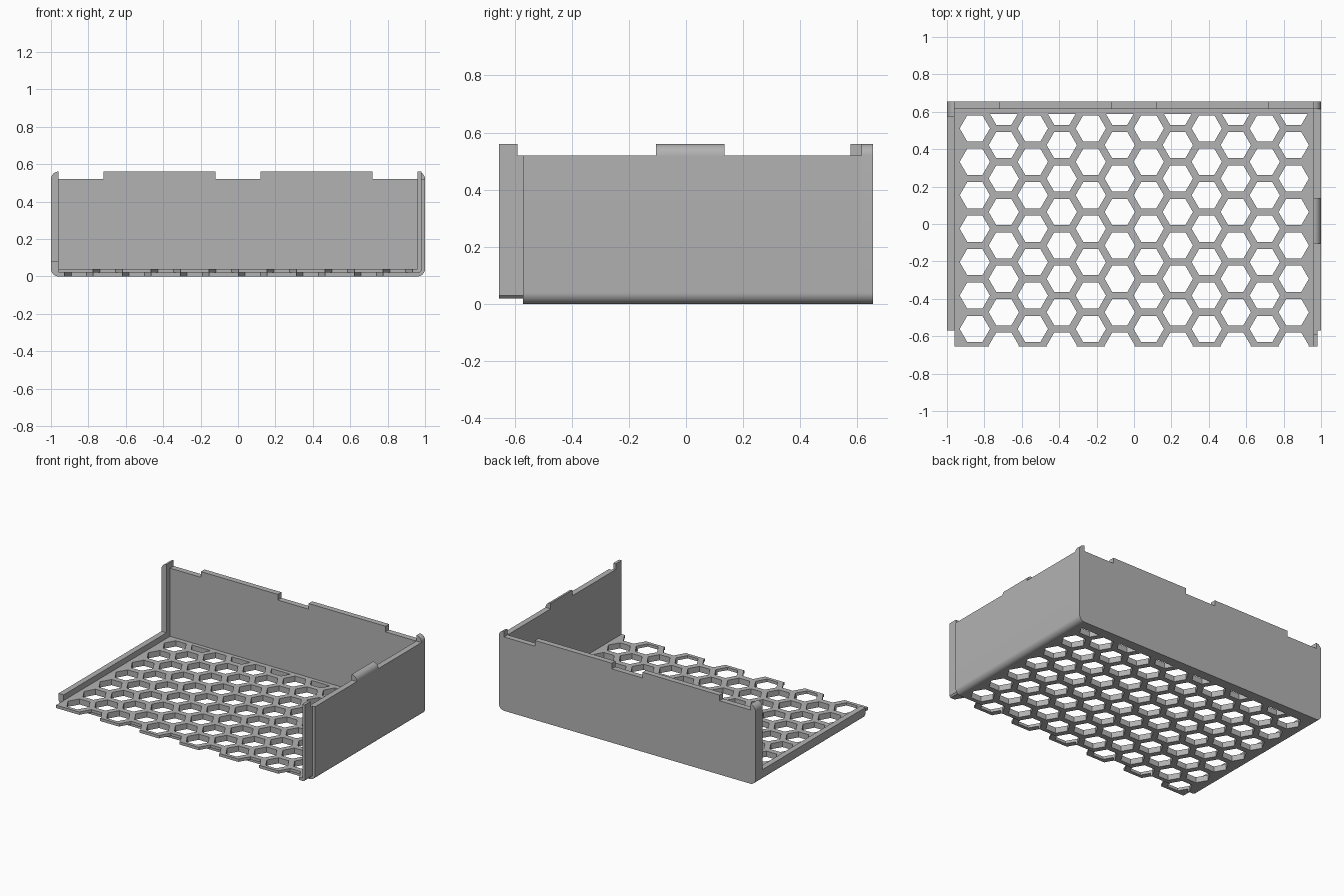
import bpy, bmesh, math

if "Cube" in bpy.data.objects:
    bpy.data.objects.remove(bpy.data.objects["Cube"])

T = 0.04            # wall thickness, also the corner radius
YF, YB = -0.57, 0.655
grey = bpy.data.materials.new("grey plastic")
grey.diffuse_color = (0.45, 0.45, 0.45, 1)
grey.use_nodes = True
grey.node_tree.nodes["Principled BSDF"].inputs["Base Color"].default_value = grey.diffuse_color


def arc(cx, cz, a0, n=8, r=T):
    """Quarter circle, counter-clockwise from angle a0 (degrees)."""
    return [(cx + r * math.cos(math.radians(a0 + 90 * i / n)),
             cz + r * math.sin(math.radians(a0 + 90 * i / n))) for i in range(n + 1)]


def add_prism(bm, pts, lo, hi, axis):
    """Extrude a 2D outline along y (outline in x, z) or along z (outline in x, y)."""
    def rings(v):
        return [bm.verts.new((a, v, b) if axis == 'y' else (a, b, v)) for a, b in pts]
    r0, r1 = rings(lo), rings(hi)
    bm.faces.new(r0)
    bm.faces.new(r1)
    n = len(pts)
    for i in range(n):
        bm.faces.new((r0[i], r0[(i + 1) % n], r1[(i + 1) % n], r1[i]))


def finish(name, bm):
    bmesh.ops.recalc_face_normals(bm, faces=bm.faces)
    me = bpy.data.meshes.new(name)
    bm.to_mesh(me)
    bm.free()
    ob = bpy.data.objects.new(name, me)
    me.materials.append(grey)
    bpy.context.collection.objects.link(ob)
    return ob


def prism(name, pts, lo, hi, axis='y'):
    bm = bmesh.new()
    add_prism(bm, pts, lo, hi, axis)
    return finish(name, bm)


# Floor, low left rail and right wall as one extruded section
tray = prism("floor_and_right_wall",
             arc(-1 + T, T, 180) + arc(1 - T, T, 270) +
             [(1, 0.52), (1 - T, 0.52), (1 - T, T), (-1 + T, T), (-1 + T, 0.08), (-1, 0.08)],
             YF, YB - T)

# Thin stepped lip along the front of the floor and the right wall
lip = prism("front_lip",
            [(-0.96, 0.02), (0.97, 0.02), (0.98, 0.03), (0.98, 0.52),
             (0.96, 0.52), (0.96, T), (-0.96, T)], -0.655, YF)
lip_tab = prism("front_lip_tab", [(0.96, 0.52), (0.98, 0.52), (0.98, 0.56), (0.96, 0.56)],
                -0.655, -0.59)

# Back wall with two tabs and raised rounded ends
top = [(0.96, 0.52), (0.72, 0.52), (0.72, 0.56), (0.12, 0.56), (0.12, 0.52)]
back = prism("back_wall",
             arc(-1 + T, T, 180) + arc(1 - T, T, 270) + arc(1 - T, 0.52, 0) +
             top + [(-x, z) for x, z in reversed(top)] + arc(-1 + T, 0.52, 90),
             YB - T, YB)

# Left corner post
post = prism("left_corner_post",
             [(-1, 0.08), (-0.96, 0.08), (-0.96, 0.56)] + arc(-1 + T, 0.52, 90)[1:],
             0.575, YB - T)

# Rounded tab in the middle of the right wall
tab = prism("right_wall_tab", [(0.96, 0.52)] + arc(1 - T, 0.52, 0), -0.105, 0.135)

# Honeycomb of holes cut through the floor and lip
R, H, PX, PY, LIMIT = 0.081, 0.07, 0.155, 0.1787, 0.587
bm = bmesh.new()
for col in range(12):
    cx = -0.851 + col * PX
    for row in range(-3, 5):
        cy = -0.025 + row * PY - (PY / 2 if col % 2 else 0)
        if cy - H > LIMIT:
            continue
        if cy + H > LIMIT + 0.01:      # partial hole beside the back wall
            if cy < LIMIT:
                continue
            d = LIMIT - cy
            w = R + d / math.sqrt(3)
            pts = [(cx - R / 2, cy - H), (cx + R / 2, cy - H), (cx + w, LIMIT), (cx - w, LIMIT)]
        else:
            pts = [(cx + R * math.cos(k * math.pi / 3), cy + R * math.sin(k * math.pi / 3))
                   for k in range(6)]
        add_prism(bm, pts, -0.1, 0.1, 'z')
cutter = finish("hole_cutter", bm)
cutter.hide_render = True
for ob in (tray, lip):
    m = ob.modifiers.new("holes", 'BOOLEAN')
    m.operation, m.solver, m.object = 'DIFFERENCE', 'EXACT', cutter
    bpy.context.view_layer.objects.active = ob
    bpy.ops.object.modifier_apply(modifier=m.name)
bpy.data.objects.remove(cutter)

# Smooth the rounded corners, keep the edges sharp
for ob in (tray, lip, lip_tab, back, post, tab):
    bpy.ops.object.select_all(action='DESELECT')
    ob.select_set(True)
    bpy.context.view_layer.objects.active = ob
    bpy.ops.object.shade_smooth_by_angle(angle=math.radians(30))
